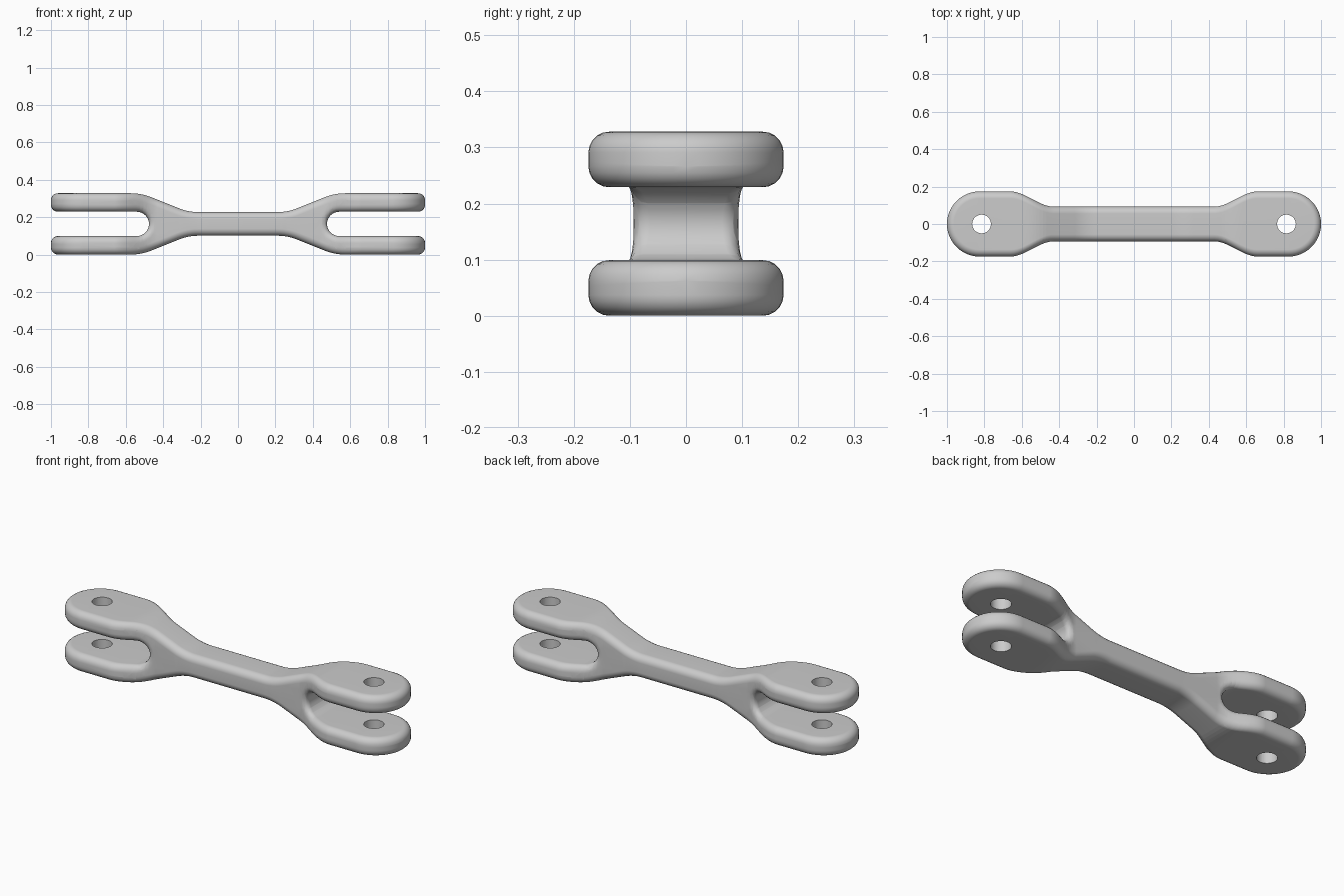
import bpy, bmesh, math
from mathutils import Vector

if "Cube" in bpy.data.objects:
    bpy.data.objects.remove(bpy.data.objects["Cube"], do_unlink=True)

MID = 0.164             # height of the centre line
PAD, BAR = 0.174, 0.093 # half widths of the eye pads and the bar
EYE = 0.826             # centre of each rounded end
END = EYE + 0.2         # straight length that is later bent into a half round
FLARE = (0.43, 0.66)    # where the bar widens into the pads
ROUND = 0.037           # edge radius


def bend(a, corner, b, n=6):
    """Soft corner: quadratic curve from a to b pulled towards corner."""
    a, c, b = Vector(a), Vector(corner), Vector(b)
    return [tuple(a * (1 - t) ** 2 + c * 2 * t * (1 - t) + b * t * t)
            for t in (i / n for i in range(n + 1))]


# Side profile: one quarter, then mirrored up/down and left/right
quarter = bend((0.21, 0.063), (0.265, 0.063), (0.315, 0.083))
quarter += bend((0.47, 0.145), (0.52, 0.164), (0.575, 0.164))
quarter += [(END, 0.164), (END, 0.065)]
for i in range(9):
    a = math.radians(90 + 90 * i / 8)
    quarter.append((0.541 + 0.065 * math.cos(a), 0.065 * math.sin(a)))
right = quarter + [(x, -z) for x, z in reversed(quarter[:-1])]
profile = right + [(-x, z) for x, z in reversed(right)]

# Straight prism of the profile, left open at the prong ends
bm = bmesh.new()
front = [bm.verts.new((x, -PAD, MID + z)) for x, z in profile]
back = [bm.verts.new((x, PAD, MID + z)) for x, z in profile]
bm.faces.new(front)
bm.faces.new(list(reversed(back)))
count = len(profile)
for i in range(count):
    j = (i + 1) % count
    x0, x1 = profile[i][0], profile[j][0]
    if min(abs(x0), abs(x1)) > END - 0.001 and x0 * x1 > 0:
        continue
    bm.faces.new((front[j], front[i], back[i], back[j]))
bmesh.ops.recalc_face_normals(bm, faces=bm.faces[:])

# Round all long edges
rims = [e for e in bm.edges if len(e.link_faces) == 2
        and abs(e.verts[0].co.y - e.verts[1].co.y) < 0.001]
bmesh.ops.bevel(bm, geom=rims, offset=ROUND, offset_type='OFFSET', segments=5,
                profile=0.5, affect='EDGES', clamp_overlap=False)
bmesh.ops.triangulate(bm, faces=[f for f in bm.faces if len(f.verts) > 4])


def slice_at(point, normal):
    bmesh.ops.bisect_plane(bm, geom=bm.verts[:] + bm.edges[:] + bm.faces[:],
                           dist=0.00001, plane_co=point, plane_no=normal)


# Cuts that let the flare and the round ends bend smoothly
slice_at((0, 0, 0), (0, 1, 0))
stations = [FLARE[0] + (FLARE[1] - FLARE[0]) * i / 12 for i in range(13)]
stations += [EYE + (END - EYE) * i / 12 for i in range(12)]
for x in stations:
    for side in (-1, 1):
        slice_at((side * x, 0, 0), (1, 0, 0))

# Narrow the bar, and wrap each prong end around its eye centre
for v in bm.verts:
    x, y = abs(v.co.x), abs(v.co.y)
    sx, sy = math.copysign(1, v.co.x), math.copysign(1, v.co.y)
    if y > 0.01:
        t = min(max((x - FLARE[0]) / (FLARE[1] - FLARE[0]), 0), 1)
        y += (BAR - PAD) * (1 - t * t * (3 - 2 * t))
    if x > EYE:
        a = (x - EYE) / (END - EYE) * math.pi / 2
        x, y = EYE + y * math.sin(a), y * math.cos(a)
    v.co.x, v.co.y = sx * x, sy * y
bmesh.ops.remove_doubles(bm, verts=bm.verts[:], dist=0.00005)
bmesh.ops.dissolve_degenerate(bm, edges=bm.edges[:], dist=0.00001)
bmesh.ops.recalc_face_normals(bm, faces=bm.faces[:])

mesh = bpy.data.meshes.new("double_clevis_link")
bm.to_mesh(mesh)
bm.free()
link = bpy.data.objects.new("double_clevis_link", mesh)
bpy.context.collection.objects.link(link)

# Plain grey metal
grey = bpy.data.materials.new("plain_grey")
grey.use_nodes = True
colour = (0.6, 0.6, 0.6, 1)
grey.diffuse_color = colour
bsdf = next(n for n in grey.node_tree.nodes if n.type == 'BSDF_PRINCIPLED')
bsdf.inputs["Base Color"].default_value = colour
mesh.materials.append(grey)


def activate(obj):
    bpy.ops.object.select_all(action='DESELECT')
    obj.select_set(True)
    bpy.context.view_layer.objects.active = obj


# Pin holes through both prongs at each end
for side in (-1, 1):
    bpy.ops.mesh.primitive_cylinder_add(vertices=32, radius=0.05, depth=1,
                                        location=(side * 0.815, 0, MID))
    cutter = bpy.context.object
    cutter.name = "pin_hole_cutter"
    cutter.hide_render = True
    cutter.data.materials.append(grey)
    cut = link.modifiers.new("pin_hole", 'BOOLEAN')
    cut.operation = 'DIFFERENCE'
    cut.solver = 'EXACT'
    cut.object = cutter
    activate(link)
    bpy.ops.object.modifier_apply(modifier=cut.name)
    bpy.data.objects.remove(cutter, do_unlink=True)

# Smooth shading with clean flats
activate(link)
bpy.ops.object.shade_smooth_by_angle(angle=math.radians(40))
weighted = link.modifiers.new("clean_flats", 'WEIGHTED_NORMAL')
weighted.keep_sharp = True
